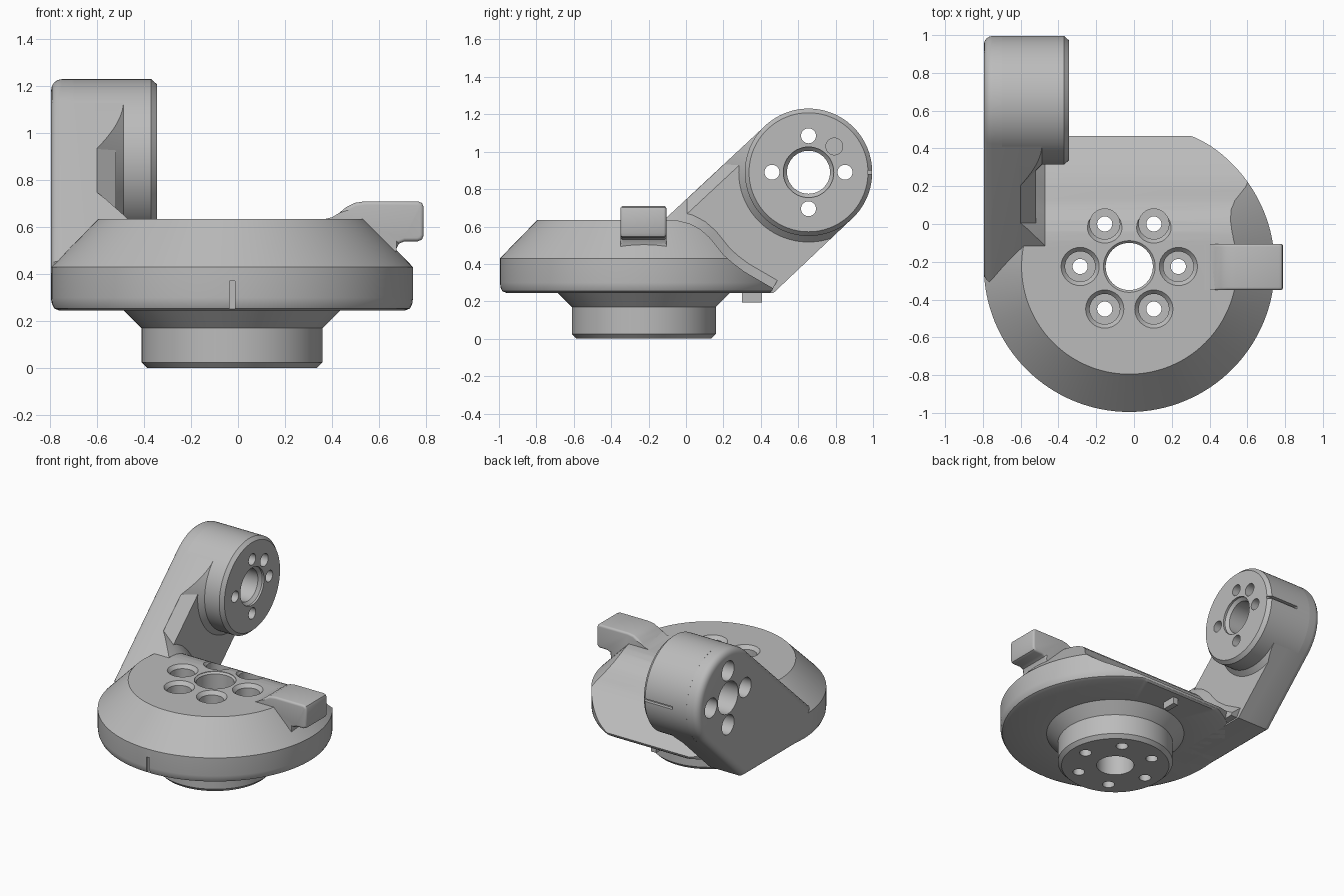
import bpy, bmesh
from math import sin, cos, pi, radians
from mathutils import Matrix, Vector

if "Cube" in bpy.data.objects:
    bpy.data.objects.remove(bpy.data.objects["Cube"], do_unlink=True)

grey = bpy.data.materials.new("plain grey")
grey.use_nodes = True
grey.diffuse_color = (0.5, 0.5, 0.5, 1)
grey.node_tree.nodes["Principled BSDF"].inputs["Base Color"].default_value = (0.5, 0.5, 0.5, 1)


def loft(name, rings, bevel_test=None, width=0.02):
    """Solid skinned through matching rings of points, with capped ends."""
    bm = bmesh.new()
    loops = [[bm.verts.new(p) for p in ring] for ring in rings]
    n = len(loops[0])
    for a, b in zip(loops, loops[1:]):
        for i in range(n):
            j = (i + 1) % n
            bm.faces.new((a[i], a[j], b[j], b[i]))
    bm.faces.new(loops[0])
    bm.faces.new(loops[-1])
    bmesh.ops.recalc_face_normals(bm, faces=bm.faces)
    if bevel_test:
        edges = [e for e in bm.edges if bevel_test(e)]
        bmesh.ops.bevel(bm, geom=edges, offset=width, segments=4, profile=0.5, affect='EDGES')
    mesh = bpy.data.meshes.new(name)
    bm.to_mesh(mesh)
    bm.free()
    mesh.materials.append(grey)
    obj = bpy.data.objects.new(name, mesh)
    bpy.context.scene.collection.objects.link(obj)
    return obj


def along_x(pts, x):
    return [(x, y, z) for y, z in pts]


def prism_x(name, pts, x0, x1):
    return loft(name, [along_x(pts, x0), along_x(pts, x1)])


def box(name, lo, hi):
    pts = [(lo[1], lo[2]), (hi[1], lo[2]), (hi[1], hi[2]), (lo[1], hi[2])]
    return prism_x(name, pts, lo[0], hi[0])


def lathe(name, profile, origin, axis='Z', segs=32):
    """Turn (radius, height) pairs about an axis through the origin."""
    turn = Matrix.Rotation(pi / 2, 3, 'Y') if axis == 'X' else Matrix.Identity(3)
    angles = [2 * pi * i / segs for i in range(segs)]
    return loft(name, [[turn @ Vector((r * cos(a), r * sin(a), h)) + Vector(origin)
                        for a in angles] for r, h in profile])


def boolean(obj, tools, operation='DIFFERENCE'):
    for tool in tools:
        mod = obj.modifiers.new("cut", 'BOOLEAN')
        mod.operation, mod.object, mod.solver = operation, tool, 'EXACT'
    bpy.context.view_layer.update()
    mesh = bpy.data.meshes.new_from_object(
        obj.evaluated_get(bpy.context.evaluated_depsgraph_get()))
    obj.modifiers.clear()
    obj.data = mesh


def discard(tools):
    for tool in tools:
        bpy.data.objects.remove(tool, do_unlink=True)


# Turned base: foot, neck and chamfered disc
CX, CY = -0.025, -0.225
disc = lathe("base_disc", [(0.36, 0), (0.385, 0.025), (0.385, 0.17), (0.46, 0.245),
                           (0.735, 0.245), (0.757, 0.254), (0.767, 0.275), (0.77, 0.3),
                           (0.77, 0.43), (0.57, 0.635)], (CX, CY, 0), segs=128)

# Rounded slope trimming the back of the disc
slope = [(-0.1, 0.636), (-0.04, 0.631), (0.02, 0.616), (0.075, 0.587), (0.125, 0.543),
         (0.2, 0.45), (0.25, 0.405), (0.31, 0.36), (0.465, 0.27)]
trim = prism_x("trim", [(-1.2, 0.64)] + slope +
               [(0.46, 0.256), (0.445, 0.244), (0.445, -0.1), (-1.2, -0.1)], -1, 1)
boolean(disc, [trim], 'INTERSECT')
discard([trim])

# Disc bore, six counterbored screw holes and the front index groove
tools = [lathe("bore", [(0.125, -0.1), (0.125, 0.62), (0.137, 0.632), (0.137, 0.7)], (CX, CY, 0), segs=48)]
for i in range(6):
    a = i * pi / 3
    tools.append(lathe("screw", [(0.04, -0.1), (0.04, 0.5), (0.08, 0.5), (0.08, 0.61),
                                 (0.102, 0.636), (0.102, 0.7)],
                       (CX + 0.26 * cos(a), CY + 0.26 * sin(a), 0)))
tools.append(box("groove", (CX - 0.012, -1.02, 0.2), (CX + 0.012, -0.975, 0.37)))
boolean(disc, tools)
discard(tools)

# Locating peg under the disc
box("locating_peg", (CX - 0.02, 0.3, 0.195), (CX + 0.02, 0.405, 0.26))

# Side tab
tab = [(0.36, 0.632), (0.4, 0.642), (0.43, 0.66), (0.46, 0.685), (0.495, 0.703), (0.54, 0.71),
       (0.765, 0.71), (0.783, 0.703), (0.79, 0.685), (0.79, 0.565), (0.783, 0.547), (0.765, 0.54),
       (0.71, 0.54), (0.685, 0.53), (0.675, 0.51), (0.67, 0.48), (0.6, 0.4), (0.4, 0.4)]
loft("side_tab", [[(x, y, z) for x, z in tab] for y in (-0.35, -0.105)],
     lambda e: abs(e.verts[0].co.y - e.verts[1].co.y) < 0.001
     and min(v.co.z for v in e.verts) > 0.5 and max(v.co.x for v in e.verts) > 0.45, 0.015)

# Arm outline: a rounded end around the hub, running down to the disc
HY, HZ, HR, TILT = 0.655, 0.89, 0.34, radians(43)
arc = [(HY + HR * cos(a), HZ + HR * sin(a))
       for a in (TILT + pi / 2 - pi * i / 48 for i in range(49))]
tail = [(0.468, 0.245), (-0.24, 0.245), (-0.31, 0.456)]
outline = arc + tail
slab = loft("arm_outer_plate", [along_x(outline, -0.795), along_x(outline, -0.6)],
            lambda e: all(v.co.x < -0.79 for v in e.verts), 0.045)

# Inner half of the arm, with its top edge chamfered
web = [arc[0], arc[-1]] + tail
drop = Vector((sin(TILT), -cos(TILT))) * 0.06
lowered = [tuple(Vector(p) + drop) if i in (0, 4) else p for i, p in enumerate(web)]
inner = loft("arm_inner_plate", [along_x(web, -0.602), along_x(lowered, -0.52)])

# Conical blend from arm to hub, kept inside the arm outline
cone = lathe("hub_blend", [(0.463, -0.61), (HR, -0.487)], (0, HY, HZ), 'X', 96)
clip = prism_x("clip", outline, -0.9, -0.3)
boolean(cone, [clip], 'INTERSECT')

# Sloping blend from arm to disc, following the disc's back slope
crest = [(-0.4, 0.636)] + slope
raised = []
for i, p in enumerate(crest):
    d = Vector(crest[min(i + 1, len(crest) - 1)]) - Vector(crest[max(i - 1, 0)])
    raised.append(tuple(Vector(p) + Vector((-d.y, d.x)).normalized() * 0.125))
floor = [(0.45, 0.255), (-0.4, 0.255)]
blend = loft("disc_blend", [along_x(raised + floor, -0.6), along_x(crest + floor, -0.47)])
boolean(blend, [clip], 'INTERSECT')
discard([clip])

# Hub
hub = lathe("hub", [(HR + 0.0005, -0.7), (HR + 0.0005, -0.37), (0.318, -0.345)], (0, HY, HZ), 'X', 96)

# Hub bore, four counterbored holes, blind pin hole and the rim slit
tools = [lathe("hub_bore", [(0.115, -0.9), (0.115, -0.38), (0.135, -0.36), (0.135, -0.2)],
               (0, HY, HZ), 'X', 48)]
for i in range(4):
    a = i * pi / 2
    tools.append(lathe("hub_screw", [(0.07, -0.9), (0.07, -0.6505), (0.04, -0.65), (0.04, -0.2)],
                       (0, HY + 0.195 * cos(a), HZ + 0.195 * sin(a)), 'X'))
tools.append(lathe("pin_hole", [(0.045, -0.45), (0.045, -0.2)], (0, HY + 0.138, HZ + 0.138), 'X'))
tools.append(box("slit", (-0.59, 0.97, HZ - 0.01), (-0.3, 1.05, HZ + 0.01)))
for part in (slab, inner, cone, hub):
    boolean(part, tools)
discard(tools)

# Smooth the curved surfaces, keep the machined edges crisp
for part in bpy.context.scene.objects:
    if part.type == 'MESH' and grey.name in part.data.materials:
        part.data.shade_smooth()
        part.data.set_sharp_from_angle(angle=radians(28))
